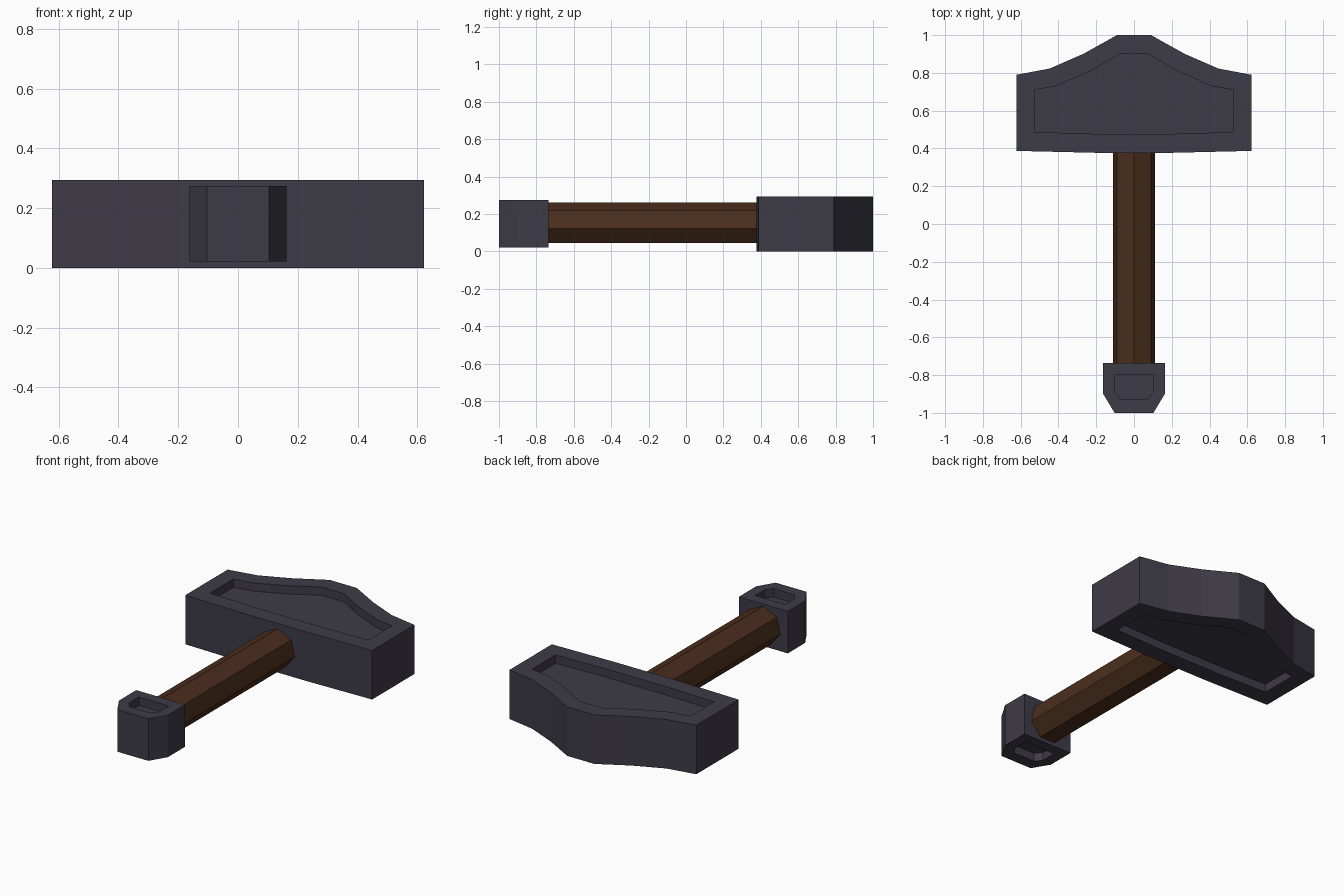
import bpy, bmesh
from math import pi
from mathutils import Matrix

if "Cube" in bpy.data.objects:
    bpy.data.objects.remove(bpy.data.objects["Cube"])


def material(name, color):
    mat = bpy.data.materials.new(name)
    mat.diffuse_color = (*color, 1)
    mat.use_nodes = True
    mat.node_tree.nodes["Principled BSDF"].inputs["Base Color"].default_value = mat.diffuse_color
    return mat


def finish(bm, name, mat):
    bmesh.ops.recalc_face_normals(bm, faces=bm.faces)
    mesh = bpy.data.meshes.new(name)
    bm.to_mesh(mesh)
    bm.free()
    mesh.materials.append(mat)
    obj = bpy.data.objects.new(name, mesh)
    bpy.context.collection.objects.link(obj)
    return obj


def mirrored(half):
    return half + [(-x, y) for x, y in reversed(half)]


def recessed_block(name, outer, inner, z0, z1, depth, mat):
    """Extruded symmetric outline with a sunken panel on its top and bottom."""
    outer, inner = mirrored(outer), mirrored(inner)
    levels = [(inner, z1 - depth), (inner, z1), (outer, z1),
              (outer, z0), (inner, z0), (inner, z0 + depth)]
    bm = bmesh.new()
    rings = [[bm.verts.new((x, y, z)) for x, y in pts] for pts, z in levels]
    for a, b in zip(rings, rings[1:]):
        for i in range(len(a)):
            j = (i + 1) % len(a)
            bm.faces.new((a[i], a[j], b[j], b[i]))
    bm.faces.new(rings[0])
    bm.faces.new(rings[-1])
    return finish(bm, name, mat)


metal = material("dark_metal", (0.048, 0.043, 0.062))
wood = material("dark_wood", (0.07, 0.027, 0.012))

# Hammer head with peaked back edge
recessed_block(
    "hammer_head",
    [(.09, 1), (.27, .90), (.446, .823), (.622, .79), (.622, .387), (.2, .377)],
    [(.075, .90), (.23, .81), (.41, .73), (.527, .71), (.527, .487), (.2, .477)],
    0, 0.295, 0.05, metal)

# Pommel with chamfered end
recessed_block(
    "pommel",
    [(.163, -.735), (.163, -.90), (.103, -1)],
    [(.10, -.80), (.10, -.89), (.07, -.93)],
    0.022, 0.275, 0.05, metal)

# Seven-sided handle, one edge on top, ends buried in head and pommel
y0, y1 = -0.77, 0.42
bm = bmesh.new()
bmesh.ops.create_cone(bm, cap_ends=True, segments=7, radius1=0.115,
                      radius2=0.115, depth=y1 - y0)
bmesh.ops.transform(bm, matrix=Matrix.Rotation(pi / 2, 4, 'X'), verts=bm.verts)
top = max(v.co.z for v in bm.verts)
if top < 0.1149:  # turn so that an edge points up
    bmesh.ops.transform(bm, matrix=Matrix.Rotation(pi, 4, 'Y'), verts=bm.verts)
bmesh.ops.translate(bm, vec=(0, (y0 + y1) / 2, 0.148), verts=bm.verts)
finish(bm, "handle", wood)
